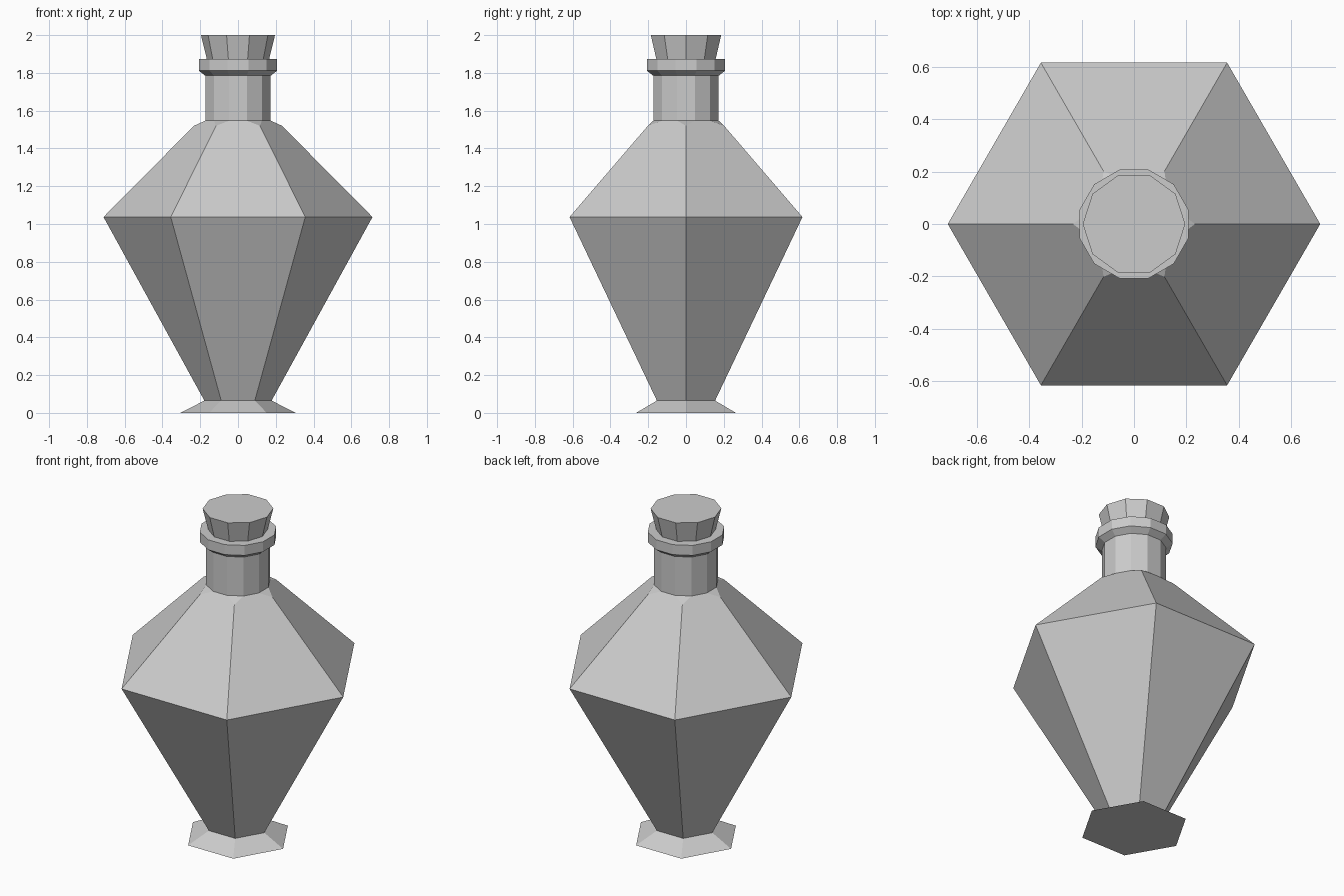
import bpy, bmesh
from math import cos, sin, radians

if "Cube" in bpy.data.objects:
    bpy.data.objects.remove(bpy.data.objects["Cube"])


def ring(bm, n, r, z, start=0.0):
    """Regular polygon of n vertices at height z."""
    angles = [radians(start + 360 * i / n) for i in range(n)]
    return [bm.verts.new((r * cos(a), r * sin(a), z)) for a in angles]


def bridge(bm, low, high):
    n = len(low)
    for i in range(n):
        j = (i + 1) % n
        bm.faces.new((low[i], low[j], high[j], high[i]))


def stack(bm, n, profile, start=0.0):
    """Rings through (radius, height) points, joined by flat sides."""
    rings = [ring(bm, n, r, z, start) for r, z in profile]
    for low, high in zip(rings, rings[1:]):
        bridge(bm, low, high)
    return rings


def finish(bm, name):
    bmesh.ops.recalc_face_normals(bm, faces=bm.faces[:])
    mesh = bpy.data.meshes.new(name)
    bm.to_mesh(mesh)
    bm.free()
    obj = bpy.data.objects.new(name, mesh)
    bpy.context.collection.objects.link(obj)
    return obj


# Bottle: hexagonal foot and body
bm = bmesh.new()
body = stack(bm, 6, [(0.305, 0), (0.178, 0.065), (0.712, 1.037)])
bm.faces.new(body[0])
waist = body[-1]
corner = ring(bm, 6, 0.233, 1.52)

# Twelve-sided neck and flared lip
neck = stack(bm, 12, [(0.179, 1.547), (0.179, 1.785), (0.215, 1.812),
                      (0.215, 1.873)], start=-15)
bm.faces.new(neck[-1])

# Shoulder facets, with clipped corners meeting the neck
base = neck[0]
for i in range(6):
    j = (i + 1) % 6
    bm.faces.new((waist[i], waist[j], corner[j], base[2 * j],
                  base[2 * i + 1], corner[i]))
    bm.faces.new((corner[i], base[2 * i + 1], base[2 * i]))
finish(bm, "bottle")

# Ten-sided tapered stopper
bm = bmesh.new()
cork = stack(bm, 10, [(0.135, 1.75), (0.196, 2.0)])
bm.faces.new(cork[0])
bm.faces.new(cork[-1])
finish(bm, "stopper")
